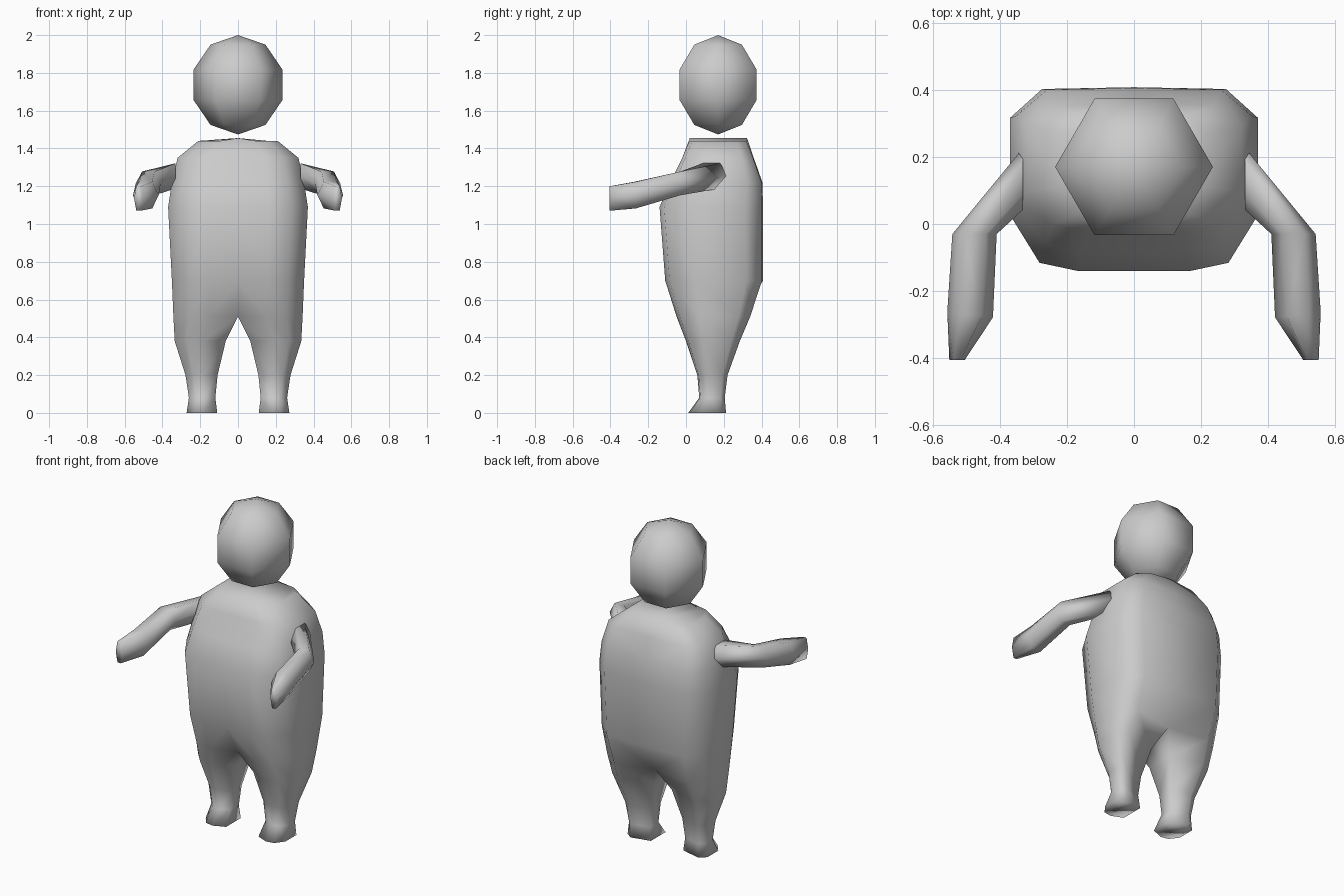
import bpy, bmesh, math
from mathutils import Vector, Matrix

if "Cube" in bpy.data.objects:
    bpy.data.objects.remove(bpy.data.objects["Cube"])


def skin(bm, rings, closed=True):
    """Bridge consecutive rings of vertices; closed may be a flag per band."""
    for i, (a, b) in enumerate(zip(rings, rings[1:])):
        n = len(a)
        loop = closed if isinstance(closed, bool) else closed[i]
        for k in range(n if loop else n - 1):
            j = (k + 1) % n
            bm.faces.new((a[k], a[j], b[j], b[k]))


def finish(bm, name, mirror=False):
    if mirror:
        bmesh.ops.mirror(bm, geom=bm.verts[:] + bm.edges[:] + bm.faces[:],
                         matrix=Matrix.Identity(4), merge_dist=0.001, axis='X')
        bmesh.ops.remove_doubles(bm, verts=bm.verts[:], dist=0.0005)
    bmesh.ops.recalc_face_normals(bm, faces=bm.faces[:])
    for f in bm.faces:
        f.smooth = True
    me = bpy.data.meshes.new(name)
    bm.to_mesh(me)
    bm.free()
    ob = bpy.data.objects.new(name, me)
    bpy.context.collection.objects.link(ob)
    return ob


# Head: six-sided ball with four rings
bm = bmesh.new()
rings = []
for i in range(1, 5):
    v = math.pi * i / 5
    r = 0.247 * math.sin(v)
    rings.append([bm.verts.new((r * math.cos(k * math.pi / 3),
                                0.17 + r * math.sin(k * math.pi / 3),
                                1.737 + 0.263 * math.cos(v))) for k in range(6)])
skin(bm, rings)
for z, ring in ((2.0, rings[0]), (1.474, rings[-1])):
    pole = bm.verts.new((0, 0.17, z))
    for k in range(6):
        bm.faces.new((ring[k], ring[(k + 1) % 6], pole))
finish(bm, "head")

# Body and legs: right half section (z, inner x, outer x, front y, back y, inner inset)
levels = [
    (1.44, 0, 0.21, 0.02, 0.32, 0),
    (1.35, 0, 0.32, -0.02, 0.355, 0),
    (1.22, 0, 0.35, -0.085, 0.40, 0),
    (1.09, 0, 0.37, -0.14, 0.402, 0),
    (0.70, 0, 0.35, -0.11, 0.402, 0),
    (0.51, 0, 0.342, -0.05, 0.34, 0.12),
    (0.38, 0.065, 0.335, 0.0, 0.285, 0.2),
    (0.20, 0.108, 0.278, 0.06, 0.22, 0.2),
    (0.08, 0.12, 0.26, 0.07, 0.205, 0.2),
    (0.0, 0.11, 0.272, 0.012, 0.212, 0.15),
]
bm = bmesh.new()
rings = []
for z, xi, xo, y0, y1, s in levels:
    d = y1 - y0
    section = [(0, s), (0.45, 0), (0.76, 0.045), (1, 0.31),
               (1, 0.84), (0.74, 1), (0, 1.01 - s)]
    rings.append([bm.verts.new((xi + t * (xo - xi), y0 + u * d, z)) for t, u in section])
skin(bm, rings, [z <= 0.51 for z, *_ in levels])
rings[0][0].co.z = rings[0][-1].co.z = 1.455
bm.faces.new(rings[0])
bm.faces.new(rings[-1])
finish(bm, "body_and_legs", mirror=True)

# Arms: six-sided tubes (centre, sideways half-width, upward half-height)
arm = [
    ((0.33, 0.135, 1.255), (0.0, 0.092, 0.0), 0.07),
    ((0.475, -0.03, 1.215), (0.066, 0.0, 0.0), 0.066),
    ((0.488, -0.27, 1.153), (0.068, 0.008, 0.0), 0.074),
    ((0.527, -0.405, 1.135), (0.023, 0.0, 0.0), 0.068),
]
bm = bmesh.new()
rings = []
for c, u, h in arm:
    rings.append([bm.verts.new(Vector(c) + Vector(u) * math.cos(k * math.pi / 3)
                               + Vector((0, 0, h * 1.1)) * math.sin(k * math.pi / 3))
                  for k in range(6)])
skin(bm, rings)
bm.faces.new(rings[0])
bm.faces.new(rings[-1])
finish(bm, "arms", mirror=True)
